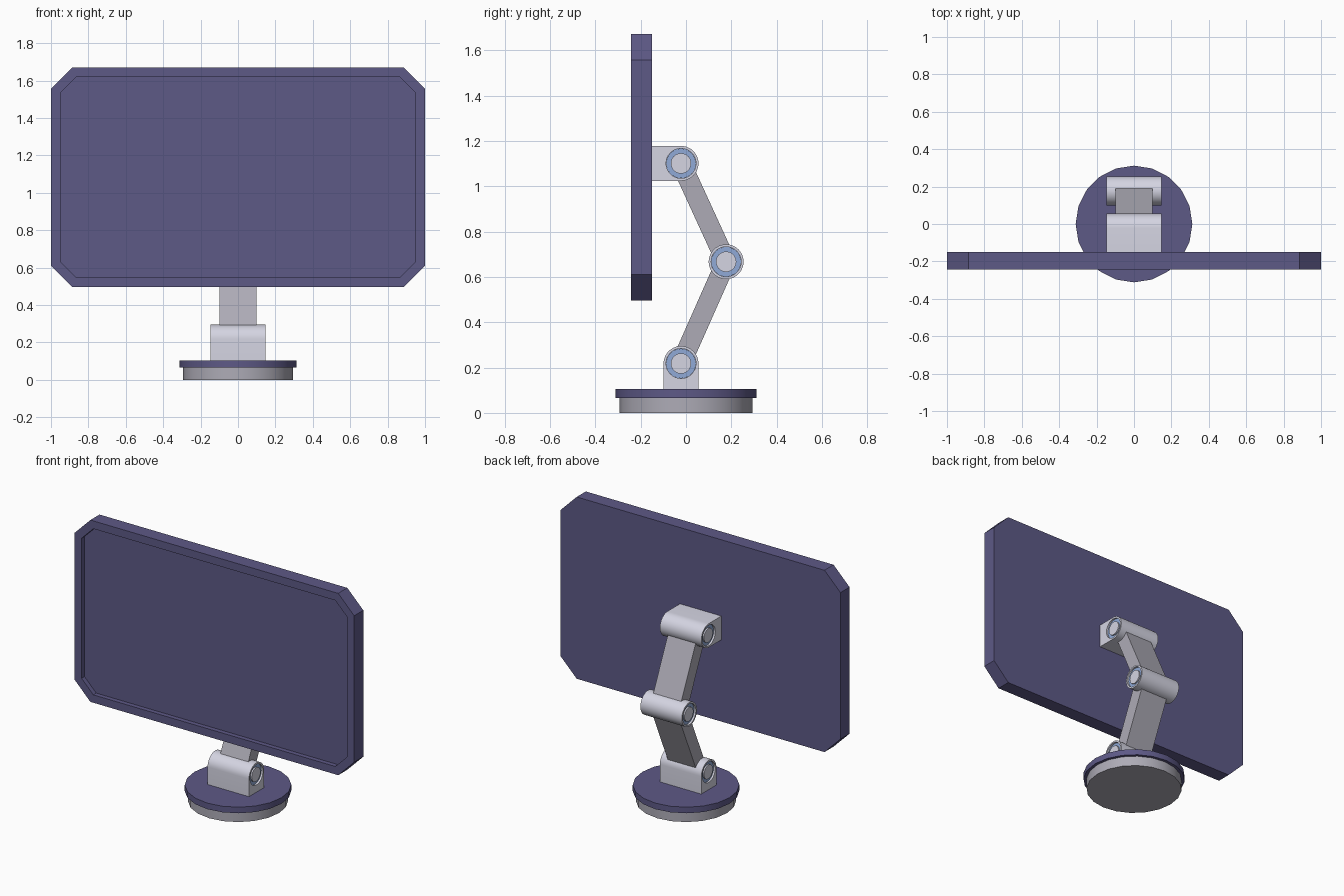
import bpy, bmesh
from math import cos, sin, tau, pi, hypot
from mathutils import Vector

if "Cube" in bpy.data.objects:
    bpy.data.objects.remove(bpy.data.objects["Cube"])


def material(name, rgb):
    m = bpy.data.materials.new(name)
    m.diffuse_color = (*rgb, 1)
    m.use_nodes = True
    m.node_tree.nodes["Principled BSDF"].inputs["Base Color"].default_value = m.diffuse_color
    return m


PURPLE = material("purple_shell", (0.11, 0.10, 0.24))
LIGHT = material("light_metal", (0.66, 0.66, 0.76))
DARK = material("arm_metal", (0.42, 0.41, 0.47))
BLUE = material("blue_ring", (0.28, 0.40, 0.68))


def finish(name, bm, mat, smooth=True):
    bmesh.ops.recalc_face_normals(bm, faces=bm.faces)
    me = bpy.data.meshes.new(name)
    bm.to_mesh(me)
    bm.free()
    ob = bpy.data.objects.new(name, me)
    bpy.context.collection.objects.link(ob)
    me.materials.append(mat)
    if smooth:
        shade(ob)
    return ob


def shade(ob):
    bpy.ops.object.select_all(action='DESELECT')
    ob.select_set(True)
    bpy.context.view_layer.objects.active = ob
    bpy.ops.object.shade_smooth_by_angle(angle=0.55)


def extrude(bm, pts, vec):
    """Closed prism from a flat outline; returns its starting face."""
    face = bm.faces.new([bm.verts.new(p) for p in pts])
    r = bmesh.ops.extrude_face_region(bm, geom=[face], use_keep_orig=True)
    verts = [v for v in r["geom"] if isinstance(v, bmesh.types.BMVert)]
    bmesh.ops.translate(bm, verts=verts, vec=vec)
    return face


def arc(c, r, a0, a1, n):
    return [(c[0] + r * cos(a0 + (a1 - a0) * i / n),
             c[1] + r * sin(a0 + (a1 - a0) * i / n)) for i in range(n + 1)]


def circle(c, r, n=32):
    return arc(c, r, 0, tau, n)[:-1]


def prism_x(bm, outline, x0, x1):
    extrude(bm, [(x0, y, z) for y, z in outline], (x1 - x0, 0, 0))


# Round foot and its purple cap
for name, r, z0, z1, mat in (("base_foot", 0.293, 0, 0.067, DARK),
                             ("base_cap", 0.312, 0.066, 0.105, PURPLE)):
    bm = bmesh.new()
    extrude(bm, [(x, y, z0) for x, y in circle((0, 0), r, 20)], (0, 0, z1 - z0))
    finish(name, bm, mat)

# Screen: chamfered slab with a recessed front
X, Z0, Z1, C = 1.0, 0.496, 1.671, 0.114
YF, YB = -0.242, -0.149
outline = [(-X + C, Z0), (X - C, Z0), (X, Z0 + C), (X, Z1 - C),
           (X - C, Z1), (-X + C, Z1), (-X, Z1 - C), (-X, Z0 + C)]
bm = bmesh.new()
front = extrude(bm, [(x, YF, z) for x, z in outline], (0, YB - YF, 0))
bmesh.ops.recalc_face_normals(bm, faces=bm.faces)
bmesh.ops.inset_region(bm, faces=[front], thickness=0.055)
r = bmesh.ops.extrude_face_region(bm, geom=[front])
bmesh.ops.translate(bm, vec=(0, 0.03, 0),
                    verts=[v for v in r["geom"] if isinstance(v, bmesh.types.BMVert)])
if front.is_valid:
    bmesh.ops.delete(bm, geom=[front], context='FACES_ONLY')
finish("screen", bm, PURPLE, smooth=False)

# Joints: hinge bodies with recessed ends holding a blue ring and a pin
LOW, MID, TOP = (-0.022, 0.218), (0.177, 0.667), (-0.022, 1.101)
R, W = 0.077, 0.148
joints = {
    "base_hinge": (LOW, arc(LOW, R, 0, pi, 20) + [(LOW[0] - R, 0.1), (LOW[0] + R, 0.1)]),
    "elbow_hinge": (MID, circle(MID, R, 40)),
    "screen_hinge": (TOP, arc(TOP, R, -pi / 2, pi / 2, 20)
                     + [(YB - 0.005, TOP[1] + R), (YB - 0.005, TOP[1] - R)]),
}
for name, (c, shape) in joints.items():
    bm = bmesh.new()
    prism_x(bm, shape, -W, W)
    body = finish(name, bm, LIGHT, smooth=False)

    bm = bmesh.new()
    for s in (-1, 1):
        prism_x(bm, circle(c, 0.066), s * (W - 0.02), s * (W + 0.05))
    cutter = finish(name + "_cutter", bm, LIGHT, smooth=False)
    cutter.hide_render = True
    bpy.context.view_layer.objects.active = body
    mod = body.modifiers.new("recess", 'BOOLEAN')
    mod.operation, mod.object, mod.solver = 'DIFFERENCE', cutter, 'EXACT'
    bpy.ops.object.modifier_apply(modifier=mod.name)
    bpy.data.objects.remove(cutter)
    shade(body)

    bm = bmesh.new()
    for s in (-1, 1):
        prism_x(bm, circle(c, 0.0655), s * (W - 0.024), s * (W - 0.012))
    finish(name + "_rings", bm, BLUE)

    bm = bmesh.new()
    for s in (-1, 1):
        prism_x(bm, circle(c, 0.045), s * (W - 0.022), s * (W - 0.003))
    finish(name + "_pins", bm, LIGHT)

# Two flat arm links between the joints
for name, a, b in (("lower_arm", LOW, MID), ("upper_arm", MID, TOP)):
    a, b = Vector(a), Vector(b)
    d = (b - a).normalized()
    n = Vector((-d.y, d.x)) * 0.044
    bm = bmesh.new()
    prism_x(bm, [a + n, a - n, b - n, b + n], -0.1, 0.1)
    finish(name, bm, DARK, smooth=False)
